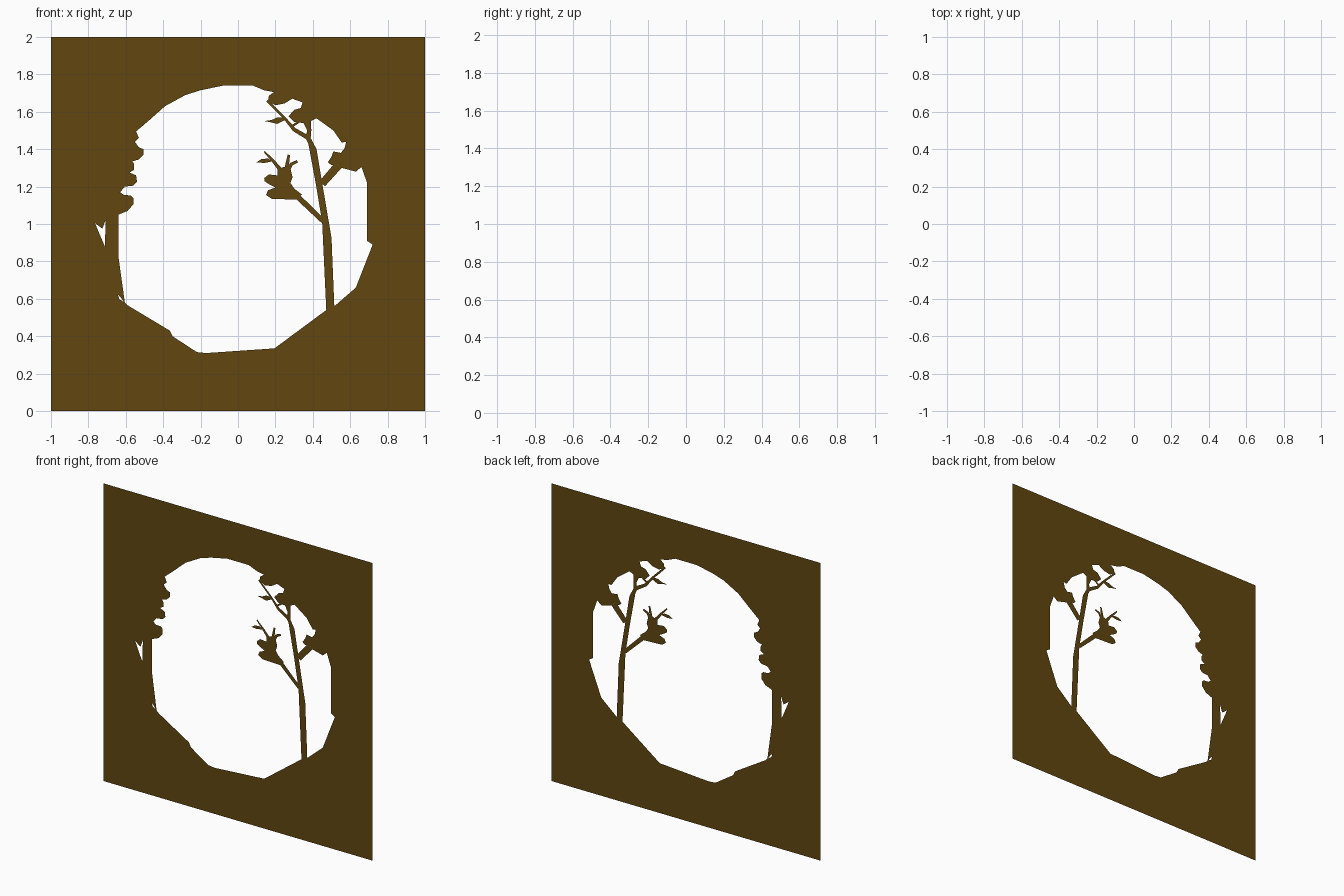
import bpy, bmesh
from mathutils import Vector

brown = bpy.data.materials.new("dark_brown")
brown.diffuse_color = (0.12, 0.062, 0.005, 1)


def sheet(name, *loops):
    """Flat upright sheet at y = 0; the first loop is the outline, others are holes."""
    bm = bmesh.new()
    edges = []
    for loop in loops:
        vs = [bm.verts.new((x, 0, z)) for x, z in loop]
        edges += [bm.edges.new((vs[i - 1], vs[i])) for i in range(len(vs))]
    bmesh.ops.triangle_fill(bm, edges=edges, use_beauty=True, normal=(0, -1, 0))
    for f in bm.faces:
        f.normal_update()
        if f.normal.y > 0:
            f.normal_flip()
    me = bpy.data.meshes.new(name)
    bm.to_mesh(me)
    bm.free()
    me.materials.append(brown)
    ob = bpy.data.objects.new(name, me)
    bpy.context.collection.objects.link(ob)
    return ob


def limb(name, path):
    """Tapered strip along points given as (x, z, width)."""
    left, right = [], []
    for i, (x, z, w) in enumerate(path):
        a, b = path[max(i - 1, 0)], path[min(i + 1, len(path) - 1)]
        d = Vector((b[0] - a[0], b[1] - a[1])).normalized() * w / 2
        left.append((x - d.y, z + d.x))
        right.append((x + d.y, z - d.x))
    return sheet(name, left + right[::-1])


# Opening outline, clockwise from the lower left
left_trunk = [(-0.605, 0.58), (-0.64, 0.83), (-0.64, 1.05)]
left_leaves = [(-0.59, 1.07), (-0.56, 1.105), (-0.56, 1.14), (-0.575, 1.153),
               (-0.61, 1.155), (-0.63, 1.17), (-0.605, 1.2), (-0.56, 1.205),
               (-0.54, 1.225), (-0.545, 1.26), (-0.58, 1.275), (-0.555, 1.29),
               (-0.555, 1.32), (-0.565, 1.335), (-0.53, 1.345), (-0.505, 1.37),
               (-0.505, 1.4), (-0.53, 1.41), (-0.552, 1.44), (-0.53, 1.46), (-0.545, 1.495)]
arch = [(-0.48, 1.55), (-0.39, 1.63), (-0.28, 1.69), (-0.2, 1.715), (-0.08, 1.74),
        (0.08, 1.74), (0.14, 1.715), (0.192, 1.705)]
top_leaves = [(0.165, 1.685), (0.16, 1.655), (0.2, 1.635), (0.25, 1.645), (0.29, 1.67),
              (0.345, 1.65), (0.335, 1.62), (0.3, 1.61), (0.27, 1.575), (0.3, 1.545),
              (0.35, 1.54), (0.37, 1.5), (0.392, 1.5), (0.39, 1.55), (0.42, 1.565)]
right_leaves = [(0.51, 1.5), (0.555, 1.435), (0.578, 1.44), (0.57, 1.405), (0.55, 1.38),
                (0.51, 1.388), (0.5, 1.36), (0.48, 1.33), (0.5, 1.315), (0.54, 1.32),
                (0.555, 1.3), (0.63, 1.28), (0.66, 1.305)]
ground_edge = [(0.69, 1.22), (0.69, 0.91), (0.72, 0.89), (0.63, 0.66), (0.515, 0.56),
               (0.472, 0.54), (0.195, 0.335), (-0.17, 0.31), (-0.22, 0.315),
               (-0.35, 0.4), (-0.365, 0.43), (-0.59, 0.565)]

# Square panel with the main opening and two small gaps beside the left trunk
sheet("panel", [(-1, 0), (1, 0), (1, 2), (-1, 2)],
      left_trunk + left_leaves + arch + top_leaves + right_leaves + ground_edge,
      [(-0.765, 1.005), (-0.725, 0.975), (-0.707, 1.025), (-0.712, 0.88)],
      [(-0.642, 0.622), (-0.635, 0.598), (-0.61, 0.583), (-0.625, 0.605)])

# Right tree trunk
sheet("trunk", [(0.472, 0.54), (0.515, 0.56), (0.5, 0.925), (0.455, 1.19), (0.42, 1.4),
                (0.388, 1.46), (0.392, 1.5), (0.37, 1.5), (0.36, 1.46), (0.376, 1.43),
                (0.415, 1.22), (0.45, 1.01)])

# Branches and twigs
limb("right_branch", [(0.45, 1.215, 0.04), (0.54, 1.318, 0.045)])
limb("low_branch", [(0.455, 1.015, 0.025), (0.32, 1.145, 0.03)])
limb("top_branch", [(0.385, 1.455, 0.025), (0.3, 1.505, 0.02), (0.25, 1.565, 0.014),
                    (0.155, 1.66, 0.012)])
limb("top_twig", [(0.285, 1.52, 0.012), (0.33, 1.55, 0.012)])
limb("long_twig", [(0.235, 1.28, 0.022), (0.19, 1.335, 0.016), (0.14, 1.388, 0.008)])
limb("upright_twig", [(0.257, 1.29, 0.02), (0.265, 1.33, 0.018), (0.272, 1.37, 0.012)])
limb("side_twig", [(0.27, 1.29, 0.02), (0.285, 1.32, 0.018), (0.318, 1.335, 0.014)])

# Leaves on the low and top branches
sheet("leaf_cluster", [(0.14, 1.245), (0.165, 1.265), (0.21, 1.26), (0.212, 1.29),
                       (0.245, 1.305), (0.28, 1.295), (0.292, 1.25), (0.28, 1.22),
                       (0.3, 1.19), (0.342, 1.157), (0.31, 1.13), (0.18, 1.135),
                       (0.15, 1.155), (0.16, 1.18), (0.2, 1.195), (0.17, 1.21), (0.143, 1.228)])
sheet("small_leaf", [(0.1, 1.33), (0.125, 1.347), (0.16, 1.35), (0.185, 1.335), (0.14, 1.326)])
sheet("top_leaf", [(0.14, 1.55), (0.18, 1.556), (0.21, 1.57), (0.25, 1.57), (0.25, 1.555),
                   (0.21, 1.535), (0.17, 1.545)])
